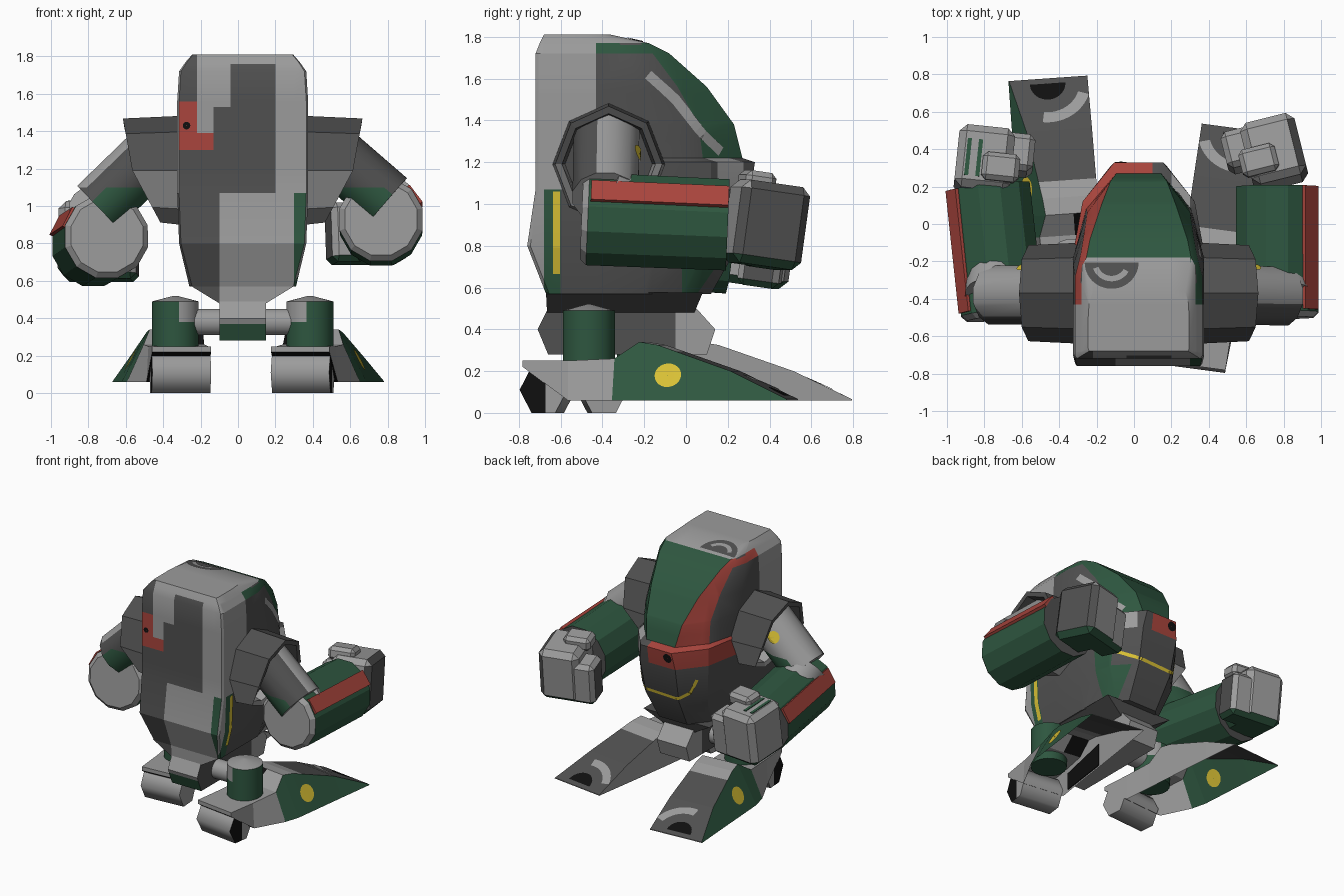
import bpy, bmesh, math
from mathutils import Vector, Matrix
from mathutils.bvhtree import BVHTree

if "Cube" in bpy.data.objects:
    bpy.data.objects.remove(bpy.data.objects["Cube"])

LIGHT, DARK, GREEN, RED, YELLOW, BLACK, OPEN = range(7)     # OPEN marks faces to remove
MATS = []
for nm, col in (("light grey", (.33, .33, .33)), ("dark grey", (.08, .08, .08)), ("green", (.027, .093, .05)),
                ("red", (.40, .06, .047)), ("yellow", (.68, .52, .035)), ("black", (.005, .005, .005))):
    m = bpy.data.materials.new(nm)
    m.diffuse_color = (*col, 1)
    m.use_nodes = True
    m.node_tree.nodes["Principled BSDF"].inputs["Base Color"].default_value = m.diffuse_color
    MATS.append(m)
CX = .025                                   # mirror plane of the body


def make(name, bm, rule, cuts=(), xf=None, smooth=0):
    """Cut along axis planes (axis, value), colour faces by rule(centre, normal), place."""
    bmesh.ops.recalc_face_normals(bm, faces=bm.faces[:])
    for ax, val in cuts:
        no = Vector((0, 0, 0)); no[ax] = 1
        bmesh.ops.bisect_plane(bm, geom=bm.verts[:] + bm.edges[:] + bm.faces[:],
                               plane_co=no * val, plane_no=no, dist=1e-5)
    bm.normal_update()
    for f in bm.faces:
        f.material_index = rule(f.calc_center_median(), f.normal) if callable(rule) else rule
    if xf:
        for v in bm.verts:
            v.co = xf(v.co)
        if bm.calc_volume(signed=True) < 0:
            bmesh.ops.reverse_faces(bm, faces=bm.faces[:])
    bmesh.ops.delete(bm, geom=[f for f in bm.faces if f.material_index == OPEN], context='FACES_ONLY')
    bm.normal_update()
    me = bpy.data.meshes.new(name)
    bm.to_mesh(me); bm.free()
    for m in MATS:
        me.materials.append(m)
    ob = bpy.data.objects.new(name, me)
    bpy.context.collection.objects.link(ob)
    if smooth:
        bpy.ops.object.select_all(action='DESELECT')
        ob.select_set(True)
        bpy.context.view_layer.objects.active = ob
        bpy.ops.object.shade_smooth_by_angle(angle=math.radians(smooth))
    return ob


def loft(rings):
    bm = bmesh.new()
    vs = [[bm.verts.new(p) for p in r] for r in rings]
    n = len(vs[0])
    for a, b in zip(vs, vs[1:]):
        for i in range(n):
            bm.faces.new((a[i], a[(i + 1) % n], b[(i + 1) % n], b[i]))
    bm.faces.new(vs[0][::-1]); bm.faces.new(vs[-1])
    return bm


def tube(name, stations, rule, n=16, cuts=(), smooth=32):
    """Round body through (point, radius) stations."""
    ps = [Vector(p) for p, r in stations]
    q = (ps[-1] - ps[0]).to_track_quat('Z', 'Y')
    rings = [[p + q @ Vector((r * math.cos(t), r * math.sin(t), 0))
              for t in [(i + .5) * math.tau / n for i in range(n)]] for p, (_, r) in zip(ps, stations)]
    return make(name, loft(rings), rule, cuts, smooth=smooth)


def box(name, dims, bevel, rule, mat):
    bm = bmesh.new()
    bmesh.ops.create_cube(bm, size=1)
    for v in bm.verts:
        v.co = Vector(a * b for a, b in zip(v.co, dims))
    if bevel:
        bmesh.ops.bevel(bm, geom=bm.edges[:], offset=bevel, segments=1, affect='EDGES')
    return make(name, bm, rule, xf=lambda c: mat @ c)


def snapper(ob, lift):
    me = ob.data
    tree = BVHTree.FromPolygons([v.co for v in me.vertices], [p.vertices for p in me.polygons])

    def snap(p):
        loc, no, _, _ = tree.find_nearest(p)
        return loc + no * lift, no
    return snap


def ribbon(name, ob, pts, width, mat):
    """Painted line following a surface."""
    snap, bm, rows = snapper(ob, .006), bmesh.new(), []
    pts = [Vector(p) for p in pts]
    for a, b in zip(pts, pts[1:]):
        for i in range(7):
            p, no = snap(a.lerp(b, i / 6))
            side = no.cross(b - a).normalized() * width / 2
            rows.append([bm.verts.new(snap(p + side * s)[0]) for s in (-1, 1)])
    for a, b in zip(rows, rows[1:]):
        bm.faces.new((a[0], a[1], b[1], b[0]))
    return make(name, bm, mat)


def disc(name, ob, centre, r, mat, lift=.005, arc=(0, 360), inner=.002, ref=(0, 1, 0)):
    """Painted disc or ring sector on a surface; angles run from ref."""
    snap, bm = snapper(ob, lift), bmesh.new()
    c, no = snap(Vector(centre))
    u = (Vector(ref) - no * no.dot(Vector(ref))).normalized()
    w = no.cross(u)
    rows = []
    for i in range(25):
        t = math.radians(arc[0] + (arc[1] - arc[0]) * i / 24)
        d = u * math.cos(t) + w * math.sin(t)
        rows.append([bm.verts.new(snap(c + d * k)[0]) for k in (inner, (inner + r) / 2, r)])
    for a, b in zip(rows, rows[1:]):
        for k in (0, 1):
            bm.faces.new((a[k], a[k + 1], b[k + 1], b[k]))
    return make(name, bm, mat)


# Torso, canopy and back box: z, (half width, y) from back to front
BODY = [(.57, .27, -.67, .285, -.2, .22, 0, .12, .12), (.8, .33, -.76, .34, -.15, .28, .1, .14, .25),
        (1.07, .34, -.72, .35, -.15, .3, .12, .15, .31), (1.2, .34, -.72, .35, -.15, .3, .12, .13, .33),
        (1.22, .34, -.72, .35, -.18, .28, .08, .12, .27), (1.38, .34, -.72, .35, -.18, .275, .06, .15, .23),
        (1.56, .34, -.72, .35, -.22, .29, -.04, .2, .1), (1.72, .33, -.72, .34, -.28, .31, -.16, .26, -.08),
        (1.77, .298, -.7, .305, -.32, .3, -.22, .28, -.18), (1.81, .265, -.68, .27, -.5, .265, -.42, .25, -.36)]
rings = []
for z, hb, yb, hs, ys, hm, ym, hf, yf in BODY:
    half = [(hb, yb), (hs, yb + .015), (hs, ys), (hm, ym), (hf, yf)]
    rings.append([(CX + x, y, z) for x, y in half] + [(CX - x, y, z) for x, y in half[::-1]])


def body_rule(c, n):
    x, y, z = c
    if n.y < -.6:                                        # rear panels
        if z < 1.07:
            return DARK if x < -.1 else LIGHT if x < .3 else GREEN
        if x > .2: return LIGHT
        if x > -.04: return DARK if z < 1.76 else LIGHT
        if x > -.13: return DARK if z < 1.53 else LIGHT
        if x > -.22: return LIGHT if z > 1.39 else RED if z > 1.3 else DARK
        return DARK if z > 1.56 else RED if z > 1.3 else DARK
    if z < 1.07:                                         # belly
        if x > .2 and y < -.6: return LIGHT if y < -.68 else GREEN
        if x > .1 and n.x > .3 and -.02 < y < .12: return GREEN
        return DARK
    if y < -.43 or z > 1.775: return LIGHT               # back box
    if z < 1.22 and y > -.1:                             # collar
        return RED if x < .1 else LIGHT if .2 < x < .3 else DARK
    if abs(n.x) < .35: return GREEN                      # canopy
    if abs(n.x) < .84: return RED if x < 0 else GREEN
    return DARK


cuts = [(0, v) for v in (-.22, -.13, -.1, -.04, .1, .2, .3)] + \
       [(1, v) for v in (-.68, -.6, -.43, -.02)] + [(2, v) for v in (1.3, 1.39, 1.53, 1.56, 1.76)]
body = make("torso", loft(rings), body_rule, cuts, smooth=26)
ribbon("side_light_streak", body, [(.36, -.18, 1.62), (.33, -.05, 1.5), (.29, .08, 1.33), (.24, .17, 1.25)], .05, LIGHT)
ribbon("hip_yellow_line", body, [(.38, -.62, 1.06), (.36, -.62, .66)], .035, YELLOW)
ribbon("belly_yellow_line", body, [(.25, .13, .9), (.15, .25, .84), (-.1, .25, .83), (-.17, .2, .87), (-.22, .18, .97)],
       .025, YELLOW)
disc("roof_dark_patch", body, (-.12, -.2, 1.8), .145, DARK, .004, (90, 270))
disc("roof_light_arc", body, (-.12, -.2, 1.8), .105, LIGHT, .007, (110, 240), .075)
disc("rear_eye", body, (-.275, -.73, 1.43), .02, BLACK, ref=(0, 0, 1))
disc("front_eye", body, (-.07, .34, 1.15), .035, BLACK, ref=(0, 0, 1))


# Waist and pelvis
def rect(hx, y0, y1, z):
    return [(CX - hx, y0, z), (CX + hx, y0, z), (CX + hx, y1, z), (CX - hx, y1, z)]


make("waist", loft([rect(.125, -.665, .04, .48), rect(.28, -.67, .08, .575)]),
     lambda c, n: LIGHT if n.y < -.6 and c.x > -.1 else DARK, [(0, -.1)])
prof = [(-.66, .5), (-.71, .4), (-.66, .28), (.1, .28), (.14, .4), (.05, .5)]
make("pelvis", loft([[(CX + s * .125, y, z) for y, z in prof] for s in (-1, 1)]),
     lambda c, n: GREEN if n.y < -.5 and c.z < .37 else DARK if abs(n.x) > .5 and c.y < -.05 else LIGHT,
     [(2, .37), (1, -.05)])

# Hollow foot sections: forward, inner x, outer x top, outer x bottom, z top, z bottom
FOOT = [(-.3, -.17, .145, .145, .25, .22), (-.08, -.17, .15, .16, .25, .06), (.145, -.165, .16, .25, .26, .06),
        (.26, -.165, .12, .27, .34, .06), (.35, -.165, .13, .27, .325, .06), (.71, -.16, .19, .268, .2, .06),
        (.99, -.155, .265, .268, .066, .06)]


def foot_rule(c, n):
    if n.z < -.95: return OPEN
    if n.z < -.4: return BLACK
    if n.x > .4 and c.y > .14: return GREEN
    if n.y < -.3 and c.z > .26 and c.x < -.03: return BLACK
    return DARK if n.z > .4 and c.y > .44 else LIGHT


for side, s, lx, ly, yaw in (("left", -1, -.335, -.205, 4), ("right", 1, .385, -.465, 7.6)):
    ca, sa = math.cos(math.radians(yaw)), math.sin(math.radians(yaw))

    def place(c):
        return Vector((lx + s * (c.x * ca + c.y * sa), ly + c.y * ca - c.x * sa, c.z))

    rings = [[(xi, y, zb), (xo, y, zb), (xt, y, zt), (xi, y, zt)] for y, xi, xt, xo, zt, zb in FOOT]
    foot = make(side + "_foot", loft(rings), foot_rule, [(0, -.03), (1, .44)], xf=place)
    fwd = (s * sa, ca, 0)
    for lift in (.005, -.005):               # badge shows outside and through the open sole
        disc(side + "_foot_badge", foot, place(Vector((.23, .41, .19))), .064, YELLOW, lift)
    tip = place(Vector((.06, .98, .12)))
    disc(side + "_toe_black", foot, tip, .095, BLACK, .004, (90, 270), ref=fwd)
    disc(side + "_toe_arc", foot, tip, .23, LIGHT, .004, (170, 250) if s < 0 else (110, 190), .17, ref=fwd)
    make(side + "_sole_patch", loft([[(x, .0, .07), (x, .4, .07), (x, .4, .24), (x, .0, .2)] for x in (-.162, -.156)]),
         BLACK, xf=place)
    hexa = [math.radians(60 * i) for i in range(6)]
    make(side + "_heel_roller", loft([[(x, -.2 + .115 * math.cos(t), .11 + .127 * math.sin(t)) for t in hexa]
                                      for x in (-.17, .145)]),
         lambda c, n: BLACK if n.x > .9 and c.y < -.19 else LIGHT, [(1, -.19)], xf=place, smooth=65)
    # Ankle column and hip axle
    tube(side + "_leg", [((lx, ly, .2), .126), ((lx, ly, .49), .126), ((lx, ly, .52), .01)],
         lambda c, n: LIGHT if c.z > .485 or (c.z > .38 and s * (c.x - lx) < -.03) else GREEN, 20, [(2, .38)])
    tube(side + "_hip_axle", [((CX, ly, .38), .072), ((lx, ly, .38), .072)], LIGHT)

# Arms: elbow, forearm ends, hand centre, hand yaw, strip angle
ARMS = [("left", -1, (-.75, -.38, .995), (-.70, -.5, .84), (-.775, .2, .79), (-.77, .33, .81), -6, 27),
        ("right", 1, (.80, -.385, 1.03), (.765, -.5, .93), (.765, .2, .9), (.72, .375, .9), 14, 37)]
for side, s, elbow, f0, f1, hc, yaw, strip in ARMS:
    # Open shoulder guard, outer end sloping
    octo = [math.radians(90 + 45 * i) for i in range(8)]

    def ring(x0, up, down, r):
        return [(CX + s * (x0 + (up if math.sin(t) > 0 else down) * math.sin(t)),
                 -.37 + r * .95 * math.cos(t), 1.19 + r * 1.03 * math.sin(t)) for t in octo]

    make(side + "_shoulder_guard", loft([ring(.25, 0, 0, .21), ring(.3, 0, 0, .285), ring(.59, .05, .15, .27),
                                         ring(.585, .05, .15, .235), ring(.4, .03, .03, .22)]),
         lambda c, n: DARK if c.z > 1.12 else LIGHT)
    # Upper arm
    arm = tube(side + "_upper_arm", [((CX + s * .44, -.38, 1.32), .163), (elbow, .163)],
               lambda c, n: GREEN if c.z < 1.1 and s * n.x < .2 and n.z < .2 else
               DARK if n.y < -.5 and n.z > -.5 else LIGHT, 12, [(2, 1.1)])
    disc(side + "_arm_mark", arm, (CX + s * .62, -.2, 1.25), .045, YELLOW, .008)
    # Forearm with light elbow cap
    a, b = Vector(f0), Vector(f1)
    d = (b - a).normalized()
    tube(side + "_forearm", [(a, .2), (a + d * .03, .23), (b, .226)],
         lambda c, n: LIGHT if n.dot(d) < -.3 else DARK if n.dot(d) > .8 else GREEN, 12, smooth=0)
    tube(side + "_elbow", [(elbow, .155), (Vector(elbow).lerp((a + b) / 2, .4), .15)], LIGHT)
    # Red guard strip along the outer top
    t = math.radians(strip)
    out = Vector((s * math.cos(t), 0, math.sin(t)))
    out = (out - d * out.dot(d)).normalized()
    M = Matrix((d.cross(out), d, out)).transposed().to_4x4()
    M.translation = (a + b) / 2 + d * .02 + out * .216
    box(side + "_arm_strip", (.115, .66, .036), 0, RED, M)
    # Fist: palm block, curled fingers and thumb
    H = Matrix.Translation(hc) @ Matrix.Rotation(math.radians(yaw), 4, 'Z') @ \
        Matrix.Rotation(math.radians(-8), 4, 'X')
    T = Matrix.Translation
    box(side + "_palm", (.3, .34, .4), .04,
        lambda c, n: GREEN if n.z < -.5 else DARK if s * n.x > .6 and s > 0 else LIGHT, H @ T((s * .03, 0, 0)))
    box(side + "_fingers", (.2, .2, .32), .03,
        lambda c, n: GREEN if n.z < -.3 else DARK if s * n.x < -.8 else LIGHT, H @ T((-s * .13, .06, -.04)))
    box(side + "_thumb", (.2, .15, .1), .025, LIGHT, H @ T((-s * .06, -.05, .2)))
    for k in range(2 if s < 0 else 0):
        box(side + "_knuckle_stripe", (.022, .2, .008), 0, GREEN, H @ T((s * (.06 + .06 * k), -.01, .201)))
